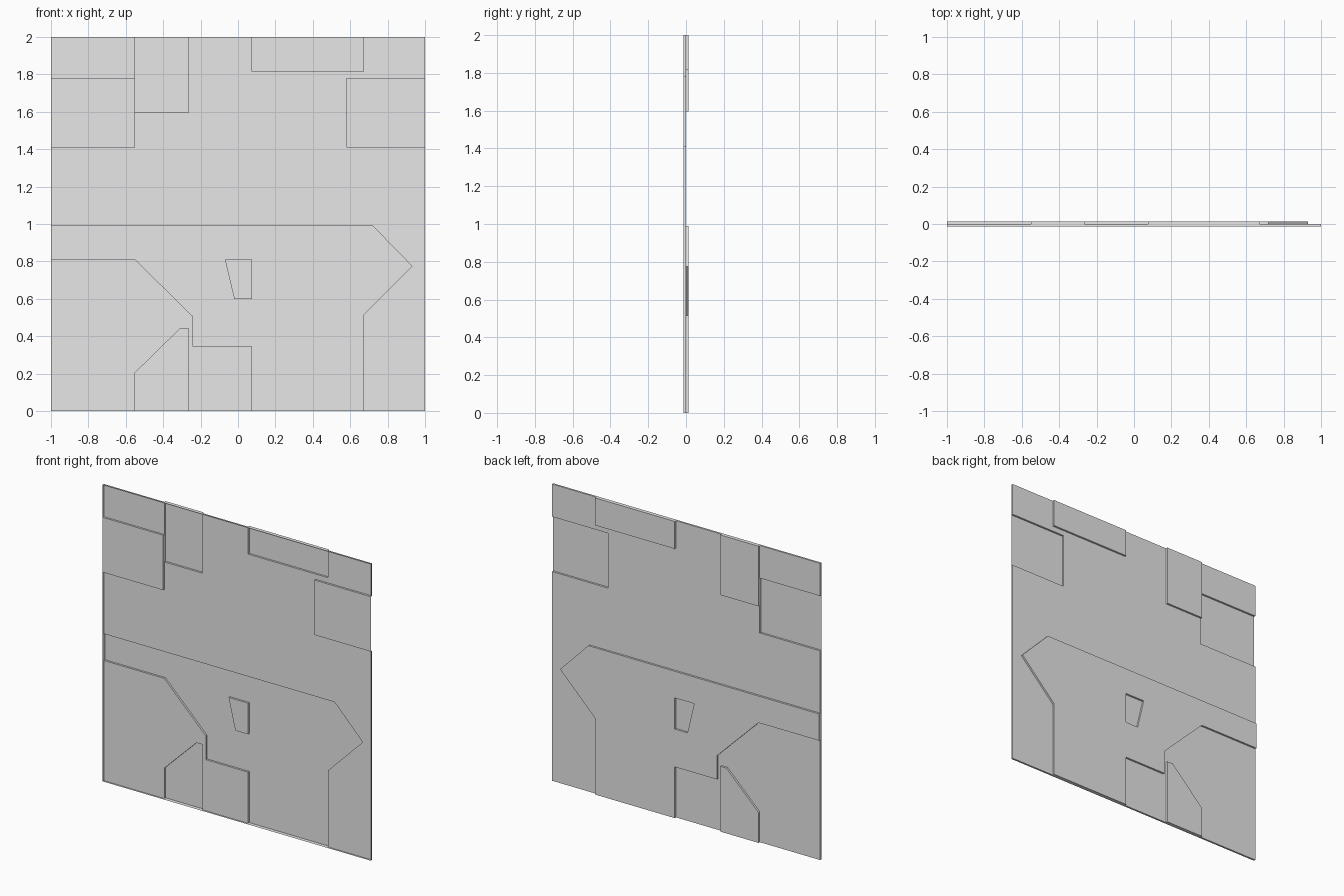
import bpy
import bmesh
from mathutils import Vector
from mathutils.geometry import delaunay_2d_cdt

if "Cube" in bpy.data.objects:
    bpy.data.objects.remove(bpy.data.objects["Cube"])

STEP = 0.013                      # height of one terrace step
BASE = -STEP                      # open rim of the relief


def rect(x0, z0, x1, z1):
    return [(x0, z0), (x1, z0), (x1, z1), (x0, z1)]


# Outlines in (x, z); later ones override earlier ones
regions = [
    (rect(-1, 0, 1, 2), 0.0),                          # main floor
    (rect(-1, 1.41, -0.55, 1.78), BASE),               # left pit
    (rect(0.58, 1.41, 1, 1.78), BASE),                 # right pit
    (rect(-0.55, 1.595, -0.265, 2), STEP),             # upper left terrace
    (rect(0.075, 1.815, 0.67, 2), STEP),               # upper right terrace
    ([(-1, 0.99), (-1, 0.81), (-0.55, 0.81), (-0.24, 0.505), (-0.24, 0.345),
      (0.075, 0.345), (0.075, 0), (0.67, 0), (0.67, 0.515), (0.93, 0.775),
      (0.72, 0.99)], STEP),                            # large terrace
    ([(-0.55, 0), (-0.265, 0), (-0.265, 0.44), (-0.31, 0.44),
      (-0.55, 0.205)], STEP),                          # small terrace
    ([(-0.07, 0.81), (-0.02, 0.6), (0.075, 0.6), (0.075, 0.81)], 0.0),  # well
]


def inside(p, poly):
    hit = False
    for (x0, z0), (x1, z1) in zip(poly, poly[1:] + poly[:1]):
        if (z0 > p.y) != (z1 > p.y):
            if p.x < x0 + (p.y - z0) * (x1 - x0) / (z1 - z0):
                hit = not hit
    return hit


def level(p):
    return [h for poly, h in regions if inside(p, poly)][-1]


# Split the square along every outline
points, edges = [], []
for poly, _ in regions:
    n = len(points)
    points += [Vector(c) for c in poly]
    edges += [(n + i, n + (i + 1) % len(poly)) for i in range(len(poly))]
verts, _, tris, *_ = delaunay_2d_cdt(points, edges, [], 0, 1e-5)

centres = [sum((verts[i] for i in t), Vector((0, 0))) / len(t) for t in tris]
heights = [level(c) for c in centres]
owners = {}
for k, t in enumerate(tris):
    for i in range(len(t)):
        owners.setdefault(frozenset((t[i], t[i - 1])), []).append(k)

grey = bpy.data.materials.new("plain_grey")
grey.diffuse_color = (0.8, 0.8, 0.8, 1)
grey.use_nodes = True
grey.node_tree.nodes["Principled BSDF"].inputs["Base Color"].default_value = grey.diffuse_color


def add_face(bm, coords, direction):
    f = bm.faces.new([bm.verts.new(c) for c in coords])
    f.normal_update()
    if f.normal.dot(direction) < 0:
        f.normal_flip()


def finish(bm, name):
    bmesh.ops.remove_doubles(bm, verts=bm.verts, dist=1e-5)
    bmesh.ops.dissolve_limit(bm, angle_limit=0.01, verts=bm.verts, edges=bm.edges)
    mesh = bpy.data.meshes.new(name)
    bm.to_mesh(mesh)
    bm.free()
    mesh.materials.append(grey)
    bpy.context.collection.objects.link(bpy.data.objects.new(name, mesh))


# Flat sheets, one object per level
for name, h in (("pits", BASE), ("main_floor", 0.0), ("terraces", STEP)):
    bm = bmesh.new()
    for t, th in zip(tris, heights):
        if th == h:
            add_face(bm, [(verts[i].x, h, verts[i].y) for i in t], Vector((0, 1, 0)))
    finish(bm, name)

# Step walls between levels and the outer skirt
bm = bmesh.new()
for edge, ks in owners.items():
    hi = max(ks, key=lambda k: heights[k])
    low = min(heights[k] for k in ks) if len(ks) > 1 else BASE
    top = heights[hi]
    if top - low > 1e-6:
        a, b = (verts[i] for i in edge)
        out = (a + b) / 2 - centres[hi]
        add_face(bm, [(a.x, low, a.y), (b.x, low, b.y), (b.x, top, b.y), (a.x, top, a.y)],
                 Vector((out.x, 0, out.y)))
finish(bm, "step_walls")
